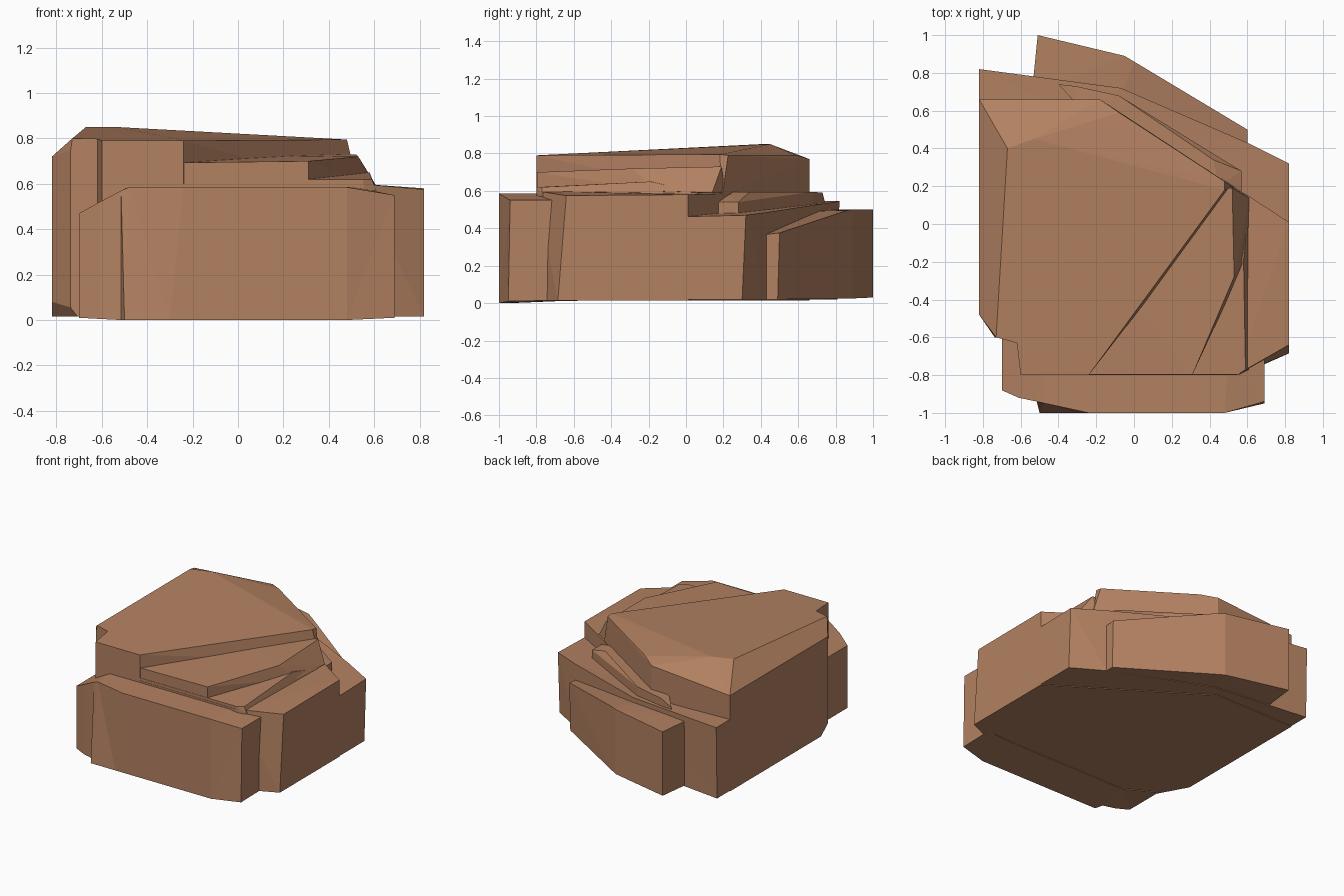
import bpy, bmesh

stone = bpy.data.materials.new("tan_stone")
stone.diffuse_color = (0.45, 0.22, 0.12, 1)


def finish(name, bm):
    bmesh.ops.triangulate(bm, faces=bm.faces[:])
    bmesh.ops.recalc_face_normals(bm, faces=bm.faces[:])
    mesh = bpy.data.meshes.new(name)
    bm.to_mesh(mesh)
    bm.free()
    mesh.materials.append(stone)
    ob = bpy.data.objects.new(name, mesh)
    bpy.context.collection.objects.link(ob)
    return ob


def prism(name, ring):
    """Block from an outline of (x, y, bottom z, top z, optional top x, top y)."""
    bm = bmesh.new()
    low = [bm.verts.new(p[:3]) for p in ring]
    high = [bm.verts.new(((p[4], p[5]) if len(p) > 4 else (p[0], p[1])) + (p[3],)) for p in ring]
    n = len(ring)
    for i in range(n):
        j = (i + 1) % n
        bm.faces.new((low[i], low[j], high[j], high[i]))
    bm.faces.new(low[::-1])
    bm.faces.new(high)
    return finish(name, bm)


def hull(name, points):
    """Faceted convex chunk."""
    bm = bmesh.new()
    for p in points:
        bm.verts.new(p)
    res = bmesh.ops.convex_hull(bm, input=bm.verts[:])
    loose = {v for v in res["geom_interior"] if isinstance(v, bmesh.types.BMVert)}
    bmesh.ops.delete(bm, geom=list(loose), context='VERTS')
    return finish(name, bm)


def combine(target, other, op):
    mod = target.modifiers.new(op.lower(), 'BOOLEAN')
    mod.operation, mod.solver, mod.object = op, 'EXACT', other
    bpy.context.view_layer.objects.active = target
    bpy.ops.object.modifier_apply(modifier=mod.name)
    bpy.data.objects.remove(other)


# Main core
rock = hull("layered_rock", [
    (-0.6, -0.8, 0.015), (0.56, -0.8, 0.015), (0.82, -0.685, 0.015), (0.82, 0.01, 0.015),
    (-0.18, 0.66, 0.015), (-0.82, 0.66, 0.015), (-0.82, -0.4, 0.015), (-0.7, -0.58, 0.015),
    (-0.82, -0.48, 0.08), (-0.73, -0.6, 0.08),
    (-0.6, -0.8, 0.6), (0.54, -0.8, 0.6), (0.82, -0.64, 0.575), (0.82, 0.01, 0.58),
    (-0.18, 0.66, 0.6), (-0.82, 0.66, 0.6), (-0.82, -0.48, 0.6), (-0.73, -0.6, 0.6)])

# Low terrace on the right
terrace = hull("low_terrace", [
    (-0.4, -0.798, 0.57), (0.555, -0.798, 0.57), (0.61, -0.77, 0.57), (0.61, 0.14, 0.57),
    (-0.4, 0.14, 0.57), (-0.4, -0.798, 0.62), (0.55, -0.798, 0.62), (0.59, -0.77, 0.62),
    (0.58, -0.19, 0.65), (-0.4, 0.1, 0.66)])

# Middle terrace with a diagonal edge
middle = hull("middle_terrace", [
    (-0.5, -0.796, 0.57), (0.31, -0.796, 0.57), (0.6, -0.17, 0.6), (0.61, 0.14, 0.59),
    (0.5, 0.21, 0.59), (-0.5, 0.21, 0.57), (-0.5, -0.796, 0.69), (0.31, -0.796, 0.7),
    (0.53, -0.28, 0.72), (0.52, 0.19, 0.73), (-0.5, 0.2, 0.73)])

# High cap, peaked towards the back left
cap = hull("cap", [
    (-0.6, -0.8, 0.58), (-0.24, -0.8, 0.58), (0.53, 0.195, 0.58), (-0.18, 0.66, 0.58),
    (-0.82, 0.66, 0.58), (-0.82, -0.48, 0.58), (-0.73, -0.6, 0.58),
    (-0.6, -0.8, 0.79), (-0.24, -0.8, 0.79), (0.48, 0.18, 0.795), (0.48, 0.225, 0.79),
    (-0.08, 0.59, 0.79), (-0.18, 0.66, 0.77), (-0.82, 0.66, 0.72), (-0.53, 0.45, 0.85),
    (-0.67, 0.4, 0.85), (-0.82, 0.36, 0.72), (-0.73, -0.6, 0.8), (-0.82, -0.48, 0.72)])

for part in (terrace, middle, cap):
    combine(rock, part, 'UNION')

# Vertical notch at the front left corner
notch = prism("notch_cutter", [
    (-0.9, -0.6, -0.1, 1), (-0.9, -0.9, -0.1, 1), (-0.6, -0.9, -0.1, 1),
    (-0.6, -0.8, -0.1, 1), (-0.62, -0.63, -0.1, 1), (-0.73, -0.6, -0.1, 1)])
notch.hide_render = True
combine(rock, notch, 'DIFFERENCE')

# Ledge around the back
ledge = prism("back_ledge", [
    (0.82, -0.1, 0.02, 0.46), (0.82, 0.30, 0.02, 0.47, 0.82, 0.32), (0.6, 0.43, 0.02, 0.485),
    (-0.07, 0.72, 0.02, 0.53), (-0.82, 0.81, 0.02, 0.545, -0.82, 0.82),
    (-0.82, 0.55, 0.02, 0.545), (-0.25, 0.55, 0.02, 0.53)])

# Slab leaning on the front
front = prism("front_slab", [
    (-0.7, -0.58, 0.01, 0.47), (-0.7, -0.88, 0.01, 0.47), (-0.61, -0.92, 0.005, 0.52),
    (-0.515, -0.94, 0.0, 0.57), (-0.5, -1.0, 0.0, 0.585, -0.48, -0.948),
    (-0.3, -1.0, 0.0, 0.585, -0.24, -1.0), (0.48, -1.0, 0.0, 0.585),
    (0.69, -0.95, 0.01, 0.55, 0.69, -0.94), (0.69, -0.69, 0.015, 0.55),
    (0.5, -0.7, 0.01, 0.588), (-0.48, -0.7, 0.01, 0.588)])

# Slab leaning on the back
back = prism("back_slab", [
    (0.6, 0.36, 0.02, 0.36), (0.6, 0.49, 0.02, 0.375, 0.6, 0.5), (0.0, 0.86, 0.025, 0.495),
    (-0.05, 0.89, 0.025, 0.5), (-0.51, 1.0, 0.03, 0.5), (-0.54, 0.7, 0.025, 0.5),
    (-0.1, 0.6, 0.025, 0.49)])

# Thin flake lying on the ledge
flake = hull("ledge_flake", [
    (x, y, z) for x, y, z1 in [
        (0.57, 0.13, 0.54), (0.57, 0.28, 0.54), (0.42, 0.34, 0.595), (-0.08, 0.68, 0.595),
        (-0.31, 0.73, 0.59), (-0.4, 0.74, 0.55), (-0.3, 0.63, 0.595), (0.45, 0.2, 0.595)]
    for z in (0.46, z1)])

for part in (ledge, front, back, flake):
    combine(rock, part, 'UNION')
